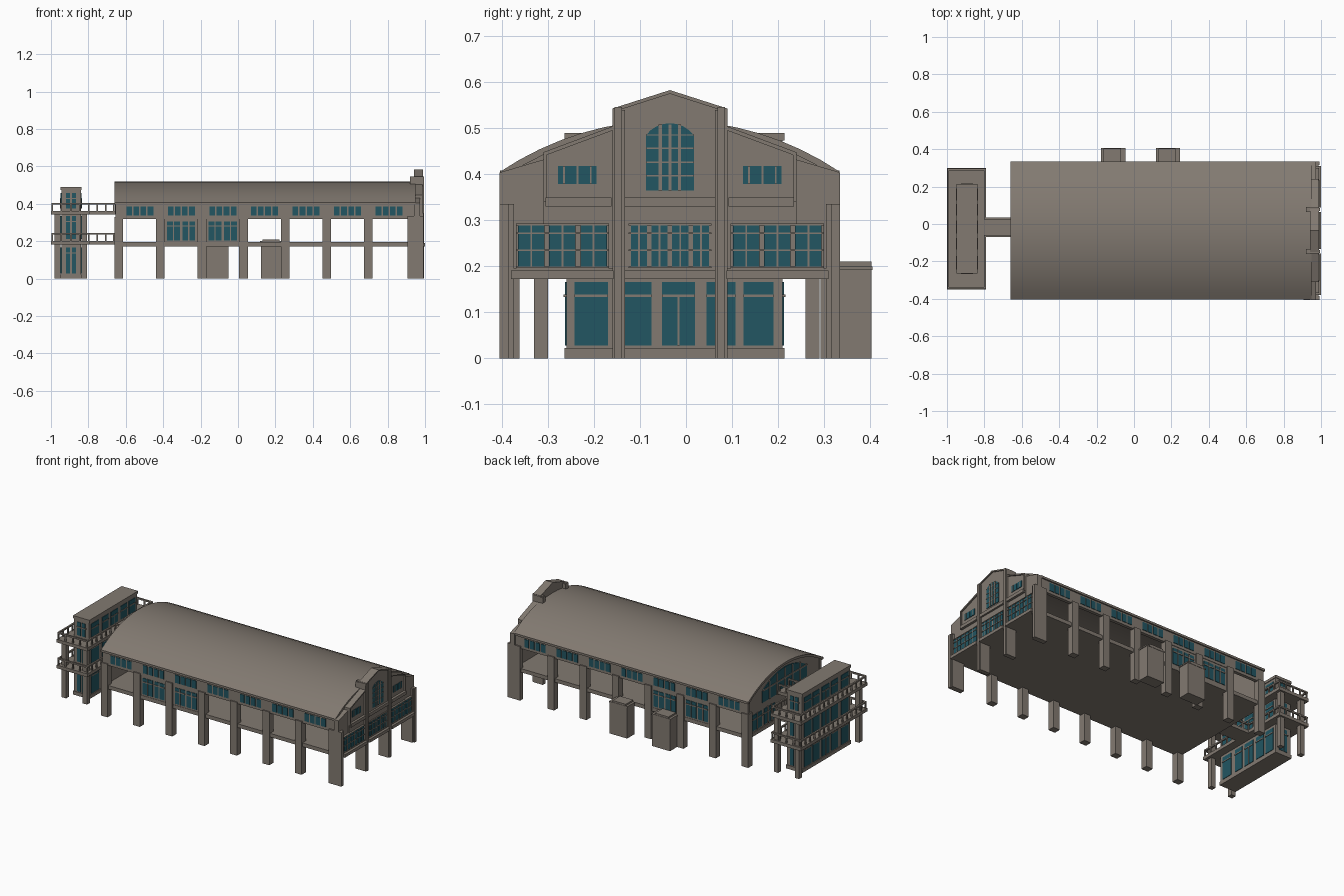
import bpy, bmesh, math

YC = -0.035                      # centre line of the hall


def material(name, rgb):
    m = bpy.data.materials.new(name)
    m.diffuse_color = (*rgb, 1)
    return m


STONE = material("warm_grey_stone", (0.225, 0.195, 0.166))
GLASS = material("teal_glass", (0.016, 0.092, 0.122))


def finish(name, bm, mat):
    bmesh.ops.recalc_face_normals(bm, faces=bm.faces)
    me = bpy.data.meshes.new(name)
    bm.to_mesh(me)
    bm.free()
    me.materials.append(mat)
    ob = bpy.data.objects.new(name, me)
    bpy.context.collection.objects.link(ob)
    return ob


def boxes(name, items, mat=STONE):
    """One object from boxes given as (x0, x1, y0, y1, z0, z1)."""
    bm = bmesh.new()
    for x0, x1, y0, y1, z0, z1 in items:
        for v in bmesh.ops.create_cube(bm, size=1)["verts"]:
            v.co.x = (x0 + x1) / 2 + v.co.x * (x1 - x0)
            v.co.y = (y0 + y1) / 2 + v.co.y * (y1 - y0)
            v.co.z = (z0 + z1) / 2 + v.co.z * (z1 - z0)
    return finish(name, bm, mat)


def prism(name, yz, x0, x1, mat=STONE):
    """Extrude a y-z outline along x."""
    bm = bmesh.new()
    f = bm.faces.new([bm.verts.new((x0, y, z)) for y, z in yz])
    r = bmesh.ops.extrude_face_region(bm, geom=[f])
    for v in r["geom"]:
        if isinstance(v, bmesh.types.BMVert):
            v.co.x = x1
    return finish(name, bm, mat)


def both(items):
    """Add the copies mirrored across the hall centre line."""
    return items + [(a, b, 2 * YC - d, 2 * YC - c, e, f) for a, b, c, d, e, f in items]


def flip(pts):
    return [(2 * YC - y, z) for y, z in pts]


def arc(half, rise, top, n=16):
    R = (half * half + rise * rise) / (2 * rise)
    a = math.asin(half / R)
    return [(YC + R * math.sin(a * (2 * i / n - 1)),
             top - R + R * math.cos(a * (2 * i / n - 1))) for i in range(n + 1)]


# --- hall: floor, columns, walls ------------------------------------------
boxes("hall_floor", [(-0.655, 0.985, -0.395, 0.325, 0.172, 0.195)])
col_x = [-0.637 + 0.2222 * i for i in range(7)]
boxes("hall_columns", both([(x - 0.023, x + 0.023, -0.403, -0.362, 0, 0.33) for x in col_x]))
boxes("clerestory_walls", both([(-0.655, 0.96, -0.396, -0.376, 0.32, 0.405)]))
boxes("eave_trim", both([(-0.66, 0.945, -0.404, -0.39, 0.395, 0.408)]))

panes = []
for i in range(7):
    for k in range(4):
        x = -0.597 + 0.2222 * i + 0.038 * k
        panes += [(x, x + 0.03, -0.399, -0.395, 0.337, 0.386),
                  (x, x + 0.03, -0.377, -0.373, 0.337, 0.386)]
boxes("clerestory_windows", both(panes), GLASS)

# Two glazed bays on each long side
wall, glass, frame = [], [], []
for i in (1, 2):
    x0, x1 = col_x[i] + 0.022, col_x[i + 1] - 0.022
    xm = (x0 + x1) / 2
    wall.append((x0, x1, -0.393, -0.379, 0.19, 0.325))
    for a, b in ((xm - 0.075, xm - 0.006), (xm + 0.006, xm + 0.075)):
        for y in (-0.396, -0.380):
            glass.append((a, b, y, y + 0.004, 0.205, 0.305))
        frame += [(a, b, -0.399, -0.373, 0.278, 0.285),
                  ((a + b) / 2 - 0.003, (a + b) / 2 + 0.003, -0.399, -0.373, 0.205, 0.305)]
boxes("bay_walls", both(wall))
boxes("bay_glass", both(glass), GLASS)
boxes("bay_mullions", both(frame))

# Vaulted roof shell
outer, inner = arc(0.3685, 0.112, 0.518), arc(0.355, 0.105, 0.503)
roof = prism("vaulted_roof", outer + [(YC + 0.3685, 0.398)] + inner[::-1]
             + [(YC - 0.3685, 0.398)], -0.66, 0.95)
bpy.context.view_layer.objects.active = roof
roof.select_set(True)
bpy.ops.object.shade_smooth_by_angle(angle=math.radians(25))
roof.select_set(False)

# Rear end wall with fan window
prism("end_wall", [(YC - 0.362, 0.19)] + arc(0.362, 0.106, 0.51) + [(YC + 0.362, 0.19)], -0.65, -0.632)
prism("end_fan_glass", [(YC - 0.22, 0.345)] + arc(0.22, 0.07, 0.485, 10) + [(YC + 0.22, 0.345)],
      -0.654, -0.649, GLASS)
boxes("end_fan_mullions", [(-0.658, -0.65, YC + d - 0.005, YC + d + 0.005, 0.345, 0.48 - d * d)
                           for d in (-0.15, -0.075, 0, 0.075, 0.15)]
      + [(-0.658, -0.65, YC - 0.215, YC + 0.215, 0.415, 0.423)])
boxes("end_lower_glass", both([(-0.654, -0.649, -0.35, -0.26, 0.205, 0.3),
                               (-0.654, -0.649, -0.235, -0.13, 0.205, 0.3)]), GLASS)
boxes("end_lower_mullions", both([(-0.657, -0.65, y - 0.004, y + 0.004, 0.2, 0.305)
                                  for y in (-0.305, -0.2, -0.165)]
                                 + [(-0.657, -0.65, -0.35, -0.13, 0.27, 0.276)]))

# --- street facade ---------------------------------------------------------
mid = [(-0.16, 0.172), (-0.16, 0.543), (YC, 0.583), (0.09, 0.543), (0.09, 0.172)]
prism("facade_centre", mid, 0.942, 0.983)
wing = [(-0.16, 0.172), (-0.16, 0.504), (-0.31, 0.448), (-0.31, 0.172)]
side = [(-0.31, 0.172), (-0.31, 0.432), (-0.405, 0.404), (-0.405, 0.172)]
wing_trim = [(-0.16, 0.504), (-0.31, 0.448), (-0.31, 0.34), (-0.303, 0.34), (-0.303, 0.442), (-0.16, 0.495)]
mid_trim = [(-0.16, 0.543), (YC, 0.583), (YC, 0.575), (-0.16, 0.535)]
for tag, m in (("left", lambda p: p), ("right", flip)):
    prism("facade_wing_" + tag, m(wing), 0.942, 0.978)
    prism("facade_shoulder_" + tag, m(side), 0.942, 0.974)
    prism("wing_trim_" + tag, m(wing_trim), 0.94, 0.987)
    prism("gable_trim_" + tag, m(mid_trim), 0.94, 0.99)
boxes("facade_corner_pillars", both([(0.905, 0.993, -0.405, -0.385, 0, 0.335),
                                     (0.905, 0.986, -0.385, -0.374, 0, 0.335)]))
boxes("facade_centre_pillars", both([(0.92, 0.994, -0.155, -0.139, 0, 0.546),
                                     (0.92, 0.989, -0.16, -0.133, 0, 0.54)]))
boxes("facade_bands", both([(0.95, 1.0, -0.38, -0.158, 0.172, 0.191),
                            (0.95, 0.993, -0.305, -0.162, 0.33, 0.35)])
      + [(0.95, 1.0, -0.134, 0.064, 0.172, 0.191), (0.95, 0.994, -0.134, 0.064, 0.33, 0.35)])

# Window band on the first floor: groups of panes
glass, bars = [], []
for y0, y1, n in ((-0.37, -0.167, 3), (-0.125, 0.055, 4), (0.097, 0.3, 3)):
    w = (y1 - y0) / n
    for k in range(n):
        a, b = y0 + k * w + 0.005, y0 + (k + 1) * w - 0.005
        glass.append((0.98, 0.986, a, b, 0.2, 0.289))
        bars += [(0.98, 0.989, (a + b) / 2 - 0.002, (a + b) / 2 + 0.002, 0.2, 0.289)]
    bars += [(0.97, 0.989, y0, y1, z, z + 0.004) for z in (0.196, 0.233, 0.27, 0.289)]
    bars += [(0.97, 0.982, y0, y1, 0.195, 0.293)]
boxes("facade_band_glass", glass, GLASS)
boxes("facade_band_mullions", bars)

# Small wing windows and arched gable window
boxes("wing_glass", both([(0.976, 0.981, -0.278, -0.238, 0.379, 0.418),
                          (0.976, 0.981, -0.234, -0.194, 0.379, 0.418)]), GLASS)
boxes("wing_window_bars", both([(0.976, 0.983, y - 0.002, y + 0.002, 0.379, 0.418)
                                for y in (-0.265, -0.207)]))
prism("arched_glass", [(YC - 0.052, 0.365)] + arc(0.052, 0.026, 0.511, 8) + [(YC + 0.052, 0.365)],
      0.981, 0.986, GLASS)
boxes("arched_mullions", [(0.98, 0.989, YC + d - 0.0035, YC + d + 0.0035, 0.365, 0.508)
                          for d in (-0.021, 0, 0.021)]
      + [(0.98, 0.988, YC - 0.052, YC + 0.052, z, z + 0.003) for z in (0.395, 0.425, 0.455, 0.484)])

# --- utility boxes on the back ----------------------------------------------
for i, (x0, x1) in enumerate(((-0.172, -0.05), (0.122, 0.242))):
    boxes(f"utility_box_{i}", [(x0, x1, 0.33, 0.403, 0, 0.192),
                               (x0 - 0.004, x1 + 0.004, 0.33, 0.405, 0.192, 0.2),
                               (x0 + 0.01, x1 - 0.02, 0.33, 0.403, 0.2, 0.21)])

# --- stair tower with balconies and bridge -----------------------------------
TX0, TX1, TY0, TY1 = -0.945, -0.84, -0.26, 0.21
boxes("tower_core", [(TX0, TX1, TY0, TY1, 0, 0.48),
                     (TX0 - 0.004, TX1 + 0.004, TY0 - 0.004, TY1 + 0.004, 0.474, 0.49),
                     (TX0 - 0.004, TX1 + 0.004, TY0 - 0.004, TY1 + 0.004, 0, 0.022)])
glass, bars = [], []
for z0, z1 in ((0.028, 0.166), (0.212, 0.335), (0.376, 0.458)):
    zt = z1 - 0.03
    for y0, y1 in ((-0.242, -0.17), (-0.135, -0.075), (-0.052, 0.02), (0.045, 0.108), (0.125, 0.19)):
        for x, s in ((TX0, -1), (TX1, 1)):
            glass.append((*sorted((x - s * 0.001, x + s * 0.003)), y0, y1, z0, z1))
            bx = sorted((x, x + s * 0.006))
            bars += [(*bx, y0, y1, zt - 0.003, zt + 0.003)]
    for x, s in ((TX0, -1), (TX1, 1)):
        bx = sorted((x, x + s * 0.006))
        bars += [(*bx, y - 0.002, y + 0.002, z0, zt) for y in (-0.016, )]
    for y in (TY0, TY1):
        for a, b in ((-0.92, -0.897), (-0.888, -0.865)):
            glass.append((a, b, y - 0.003, y + 0.003, z0, z1))
        bars.append((-0.925, -0.86, y - 0.006, y + 0.006, zt - 0.003, zt + 0.003))
boxes("tower_glass", glass, GLASS)
boxes("tower_mullions", bars)

boxes("tower_columns", [(x, x + 0.03, y, y + 0.03, 0, 0.355)
                        for x in (-0.98, -0.836) for y in (-0.33, 0.26)])

decks, rails = [], []


def rail(xa, xb, ya, yb, z):
    """Handrail with evenly spaced posts between two points."""
    n = max(2, round(max(xb - xa, yb - ya) / 0.045))
    rails.append((xa - 0.005, xb + 0.005, ya - 0.005, yb + 0.005, z + 0.034, z + 0.043))
    for k in range(n + 1):
        x, y = xa + (xb - xa) * k / n, ya + (yb - ya) * k / n
        rails.append((x - 0.004, x + 0.004, y - 0.004, y + 0.004, z - 0.002, z + 0.036))


for z in (0.202, 0.362):
    decks += [(-1.0, -0.79, -0.35, 0.30, z - 0.02, z), (-0.8, -0.64, -0.07, 0.035, z - 0.02, z)]
    for y in (-0.342, 0.292):
        rail(-0.993, -0.797, y, y, z)
    rail(-0.993, -0.993, -0.342, 0.292, z)
    rail(-0.797, -0.797, -0.342, -0.064, z)
    rail(-0.797, -0.797, 0.029, 0.292, z)
    for y in (-0.064, 0.029):
        rail(-0.797, -0.663, y, y, z)
boxes("balcony_decks", decks)
boxes("balcony_railings", rails)
